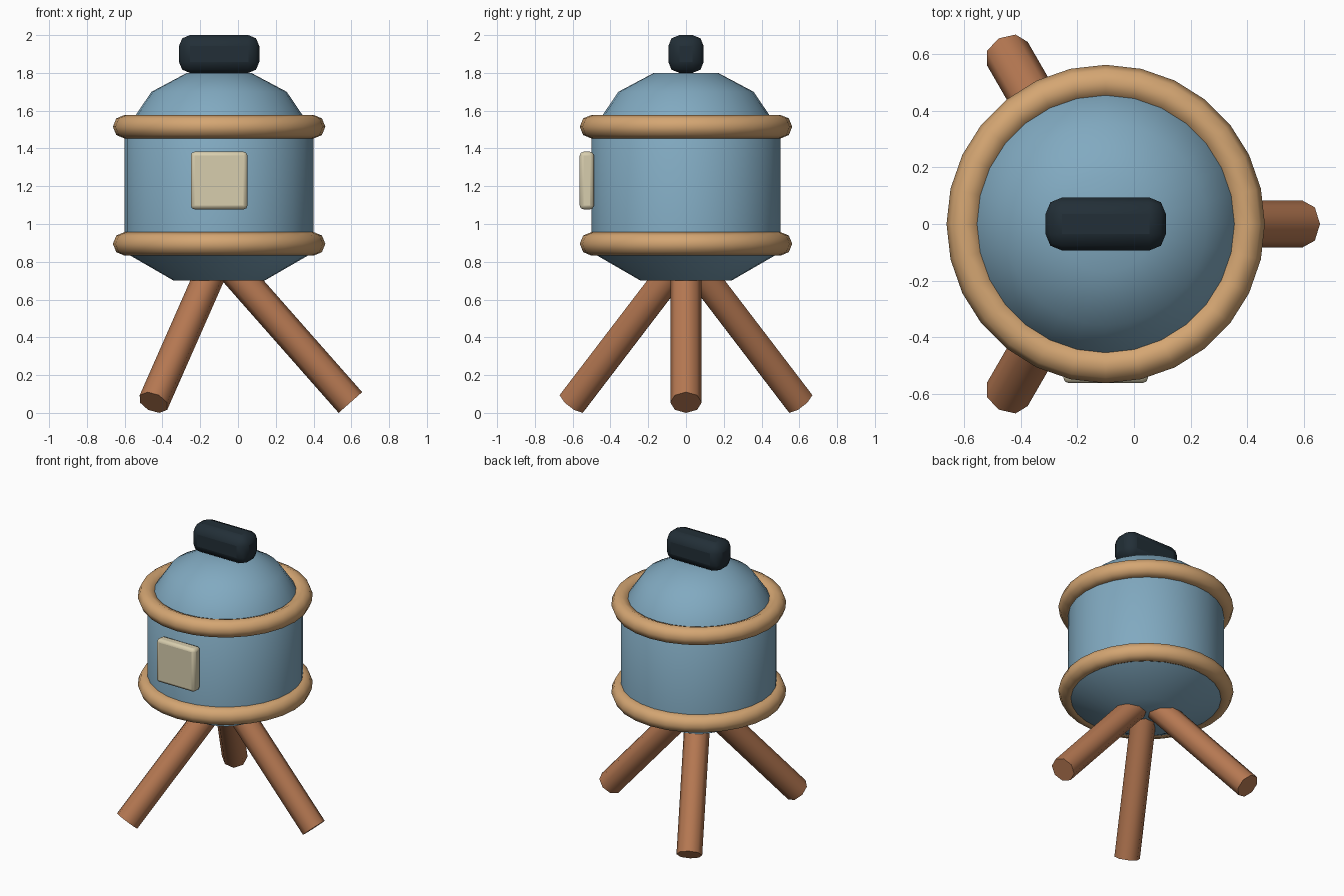
import bpy
from math import radians, sin, cos, tau
from mathutils import Matrix, Vector

default = bpy.data.objects.get("Cube")
if default:
    bpy.data.objects.remove(default, do_unlink=True)

CX = -0.1      # the body axis sits slightly off centre
SIDES = 28


def material(name, r, g, b):
    mat = bpy.data.materials.new(name)
    mat.use_nodes = True
    mat.diffuse_color = (r, g, b, 1)
    mat.node_tree.nodes["Principled BSDF"].inputs["Base Color"].default_value = (r, g, b, 1)
    return mat


blue = material("dusty blue", 0.22, 0.40, 0.53)
tan = material("tan", 0.66, 0.38, 0.17)
brown = material("warm brown", 0.47, 0.19, 0.085)
cream = material("cream", 0.68, 0.61, 0.42)
dark = material("dark slate", 0.016, 0.028, 0.038)


def finish(obj, name, mat, angle=40):
    obj.name = name
    obj.data.materials.append(mat)
    bpy.ops.object.select_all(action='DESELECT')
    obj.select_set(True)
    bpy.context.view_layer.objects.active = obj
    bpy.ops.object.shade_smooth_by_angle(angle=radians(angle))
    return obj


def lathe(name, profile, mat):
    verts = [(r * cos(tau * i / SIDES), r * sin(tau * i / SIDES), z)
             for r, z in profile for i in range(SIDES)]
    faces = []
    for k in range(len(profile) - 1):
        for i in range(SIDES):
            j, a, b = (i + 1) % SIDES, k * SIDES, (k + 1) * SIDES
            faces.append((a + i, a + j, b + j, b + i))
    faces.append(tuple(reversed(range(SIDES))))
    faces.append(tuple(range(len(verts) - SIDES, len(verts))))
    mesh = bpy.data.meshes.new(name)
    mesh.from_pydata(verts, [], faces)
    obj = bpy.data.objects.new(name, mesh)
    bpy.context.collection.objects.link(obj)
    obj.location.x = CX
    return finish(obj, name, mat)


def rounded_box(name, centre, size, bevel, mat):
    bpy.ops.mesh.primitive_cube_add(size=1, location=centre)
    obj = bpy.context.object
    obj.data.transform(Matrix.Diagonal((*size, 1)))
    mod = obj.modifiers.new("rounding", 'BEVEL')
    mod.width = bevel
    mod.segments = 2
    return finish(obj, name, mat, 30)


# Body: sloped floor, straight wall and faceted dome
lathe("body", [(0.24, 0.70), (0.50, 0.85), (0.50, 1.49),
               (0.358, 1.70), (0.17, 1.80)], blue)

# Rings around the top and bottom of the wall
for name, z in (("lower_ring", 0.895), ("upper_ring", 1.515)):
    bpy.ops.mesh.primitive_torus_add(
        major_radius=0.5, minor_radius=0.0625, major_segments=SIDES,
        minor_segments=8, location=(CX, 0, z))
    finish(bpy.context.object, name, tan, 60)

# Front plate and top handle
rounded_box("front_plate", (CX, -0.525, 1.23), (0.30, 0.075, 0.305), 0.02, cream)
rounded_box("top_handle", (CX, 0, 1.90), (0.425, 0.187, 0.20), 0.058, dark)

# Three splayed legs
foot, hip = Vector((0.695, 0, 0.055)), Vector((0.06, 0, 0.775))
axis = hip - foot
tilt = axis.angle(Vector((0, 0, 1)))
for name, turn in (("left_leg", 0), ("back_right_leg", 120), ("front_right_leg", 240)):
    bpy.ops.mesh.primitive_cylinder_add(vertices=8, radius=0.083, depth=axis.length)
    leg = bpy.context.object
    spin = Matrix.Rotation(radians(turn), 4, 'Z')
    leg.matrix_world = (Matrix.Translation((CX, 0, 0)) @ spin
                        @ Matrix.Translation((foot + hip) / 2)
                        @ Matrix.Rotation(-tilt, 4, 'Y'))
    finish(leg, name, brown, 50)
